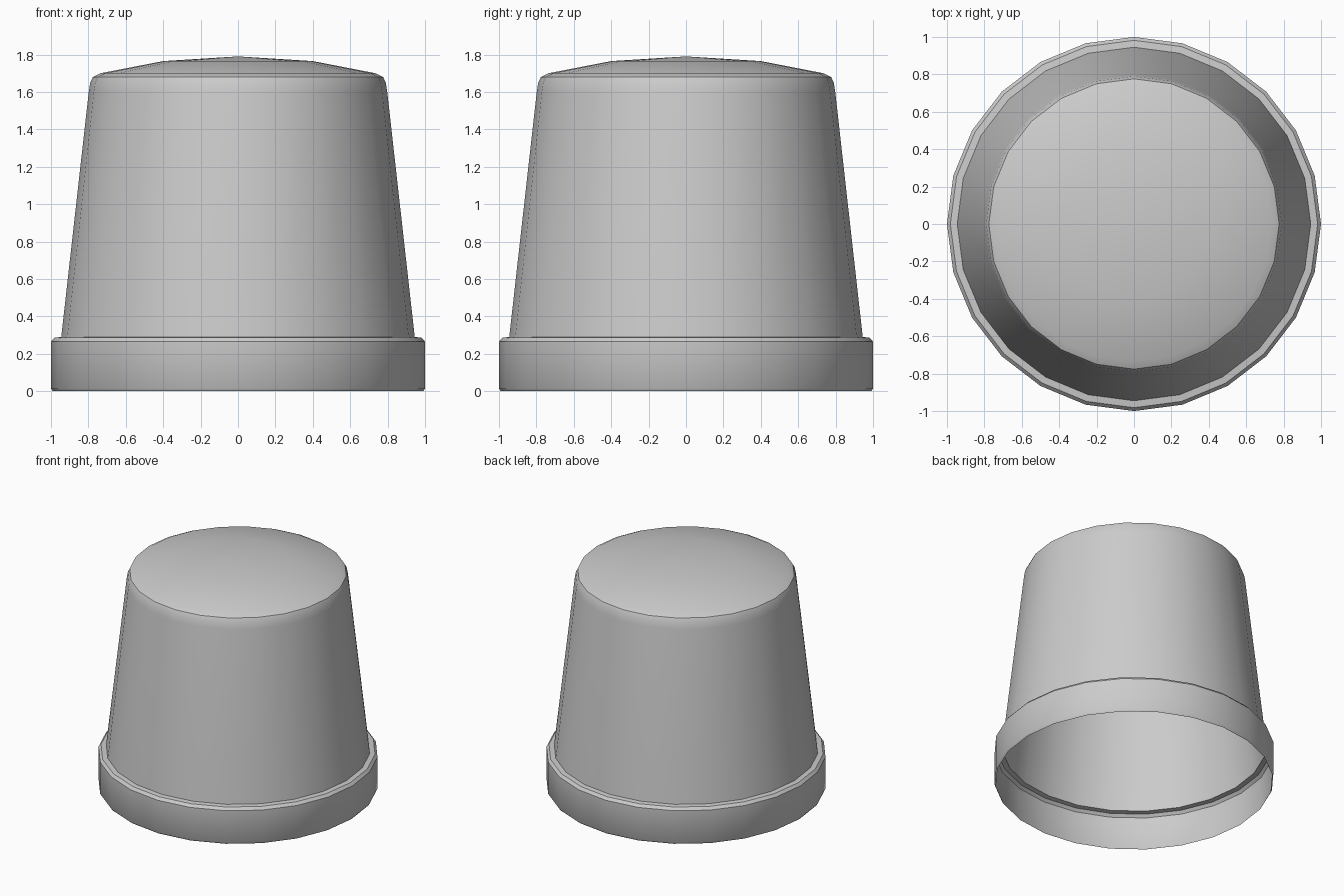
import bpy, bmesh, math

if "Cube" in bpy.data.objects:
    bpy.data.objects.remove(bpy.data.objects["Cube"])

SEG = 24

# single light grey colour
grey = bpy.data.materials.new("light_grey")
grey.diffuse_color = (0.6, 0.6, 0.6, 1)
grey.use_nodes = True
grey.node_tree.nodes["Principled BSDF"].inputs["Base Color"].default_value = grey.diffuse_color

# open thin shell profile (radius, height), from the bottom lip up to the domed top
profile = [(0.99, 0.0), (1.0, 0.015), (1.0, 0.265), (0.982, 0.286), (0.945, 0.29),
           (0.798, 1.60), (0.790, 1.65), (0.776, 1.68), (0.735, 1.70), (0.40, 1.765)]
apex_z = 1.79

# revolve the profile
bm = bmesh.new()
rings = []
for r, z in profile:
    rings.append([bm.verts.new((r * math.cos(2 * math.pi * i / SEG),
                                r * math.sin(2 * math.pi * i / SEG), z))
                  for i in range(SEG)])
for low, high in zip(rings, rings[1:]):
    for i in range(SEG):
        j = (i + 1) % SEG
        bm.faces.new((low[i], low[j], high[j], high[i]))

# close the dome
apex = bm.verts.new((0, 0, apex_z))
for i in range(SEG):
    bm.faces.new((rings[-1][i], rings[-1][(i + 1) % SEG], apex))

mesh = bpy.data.meshes.new("tapered_cap")
bm.to_mesh(mesh)
bm.free()
mesh.materials.append(grey)
cap = bpy.data.objects.new("tapered_cap", mesh)
bpy.context.collection.objects.link(cap)

# smooth wall, crisp rim edges
bpy.context.view_layer.objects.active = cap
cap.select_set(True)
bpy.ops.object.shade_smooth_by_angle(angle=math.radians(35))
